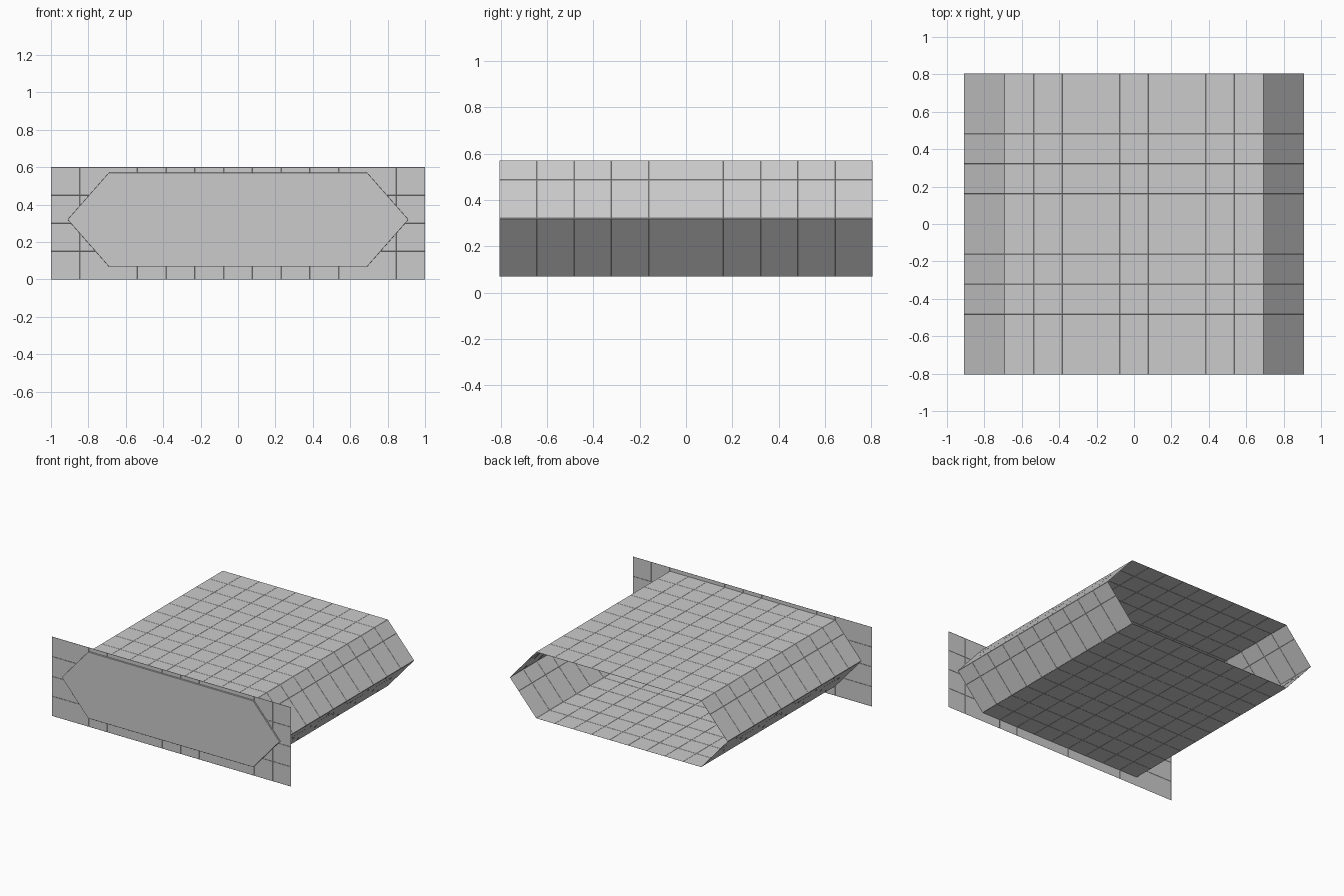
import bpy, bmesh
from mathutils import Vector

if "Cube" in bpy.data.objects:
    bpy.data.objects.remove(bpy.data.objects["Cube"])

HALF_LEN = 0.805
TILE = 2 / 13


def finish(name, bm, tiled=True):
    """Cut a hairline seam around each tile and link the mesh."""
    bmesh.ops.remove_doubles(bm, verts=bm.verts, dist=1e-5)
    if tiled:
        bmesh.ops.inset_individual(bm, faces=bm.faces[:], thickness=0.0015, depth=0.001)
    mesh = bpy.data.meshes.new(name)
    bm.to_mesh(mesh)
    bm.free()
    ob = bpy.data.objects.new(name, mesh)
    bpy.context.collection.objects.link(ob)
    return ob


def tiled_sheet(name, a, b, c, us, rows):
    """Tile sheet spanned from corner a along a->b (fractions us) and a->c (rows)."""
    a, b, c = Vector(a), Vector(b), Vector(c)
    bm = bmesh.new()
    grid = [[bm.verts.new(a + (b - a) * u + (c - a) * (j / rows)) for u in us]
            for j in range(rows + 1)]
    for j in range(rows):
        for i in range(len(us) - 1):
            bm.faces.new((grid[j][i], grid[j][i + 1], grid[j + 1][i + 1], grid[j + 1][i]))
    return finish(name, bm)


def even(n):
    return [i / n for i in range(n + 1)]


# Hexagonal cross-section, clockwise from top left
hexagon = [(-0.69, 0.57), (0.69, 0.57), (0.91, 0.32),
           (0.69, 0.07), (-0.69, 0.07), (-0.91, 0.32)]
third, two_thirds = [0, 1 / 3, 1], [0, 2 / 3, 1]

# Tube walls, open at the back
walls = [("ceiling", even(9)), ("right_upper_wall", third), ("right_lower_wall", third),
         ("floor", even(9)), ("left_lower_wall", two_thirds), ("left_upper_wall", two_thirds)]
for k, (name, us) in enumerate(walls):
    (x0, z0), (x1, z1) = hexagon[k], hexagon[(k + 1) % 6]
    tiled_sheet(name, (x0, -HALF_LEN, z0), (x1, -HALF_LEN, z1), (x0, HALF_LEN, z0), us, 10)

# Flat hexagonal door closing the front
bm = bmesh.new()
bm.faces.new([bm.verts.new((x, -HALF_LEN, z)) for x, z in reversed(hexagon)])
finish("front_door", bm, tiled=False)

# Rectangular tiled front wall, just behind the door
tiled_sheet("front_wall", (-1, -0.793, 0), (1, -0.793, 0), (-1, -0.793, 0.6), even(13), 4)
